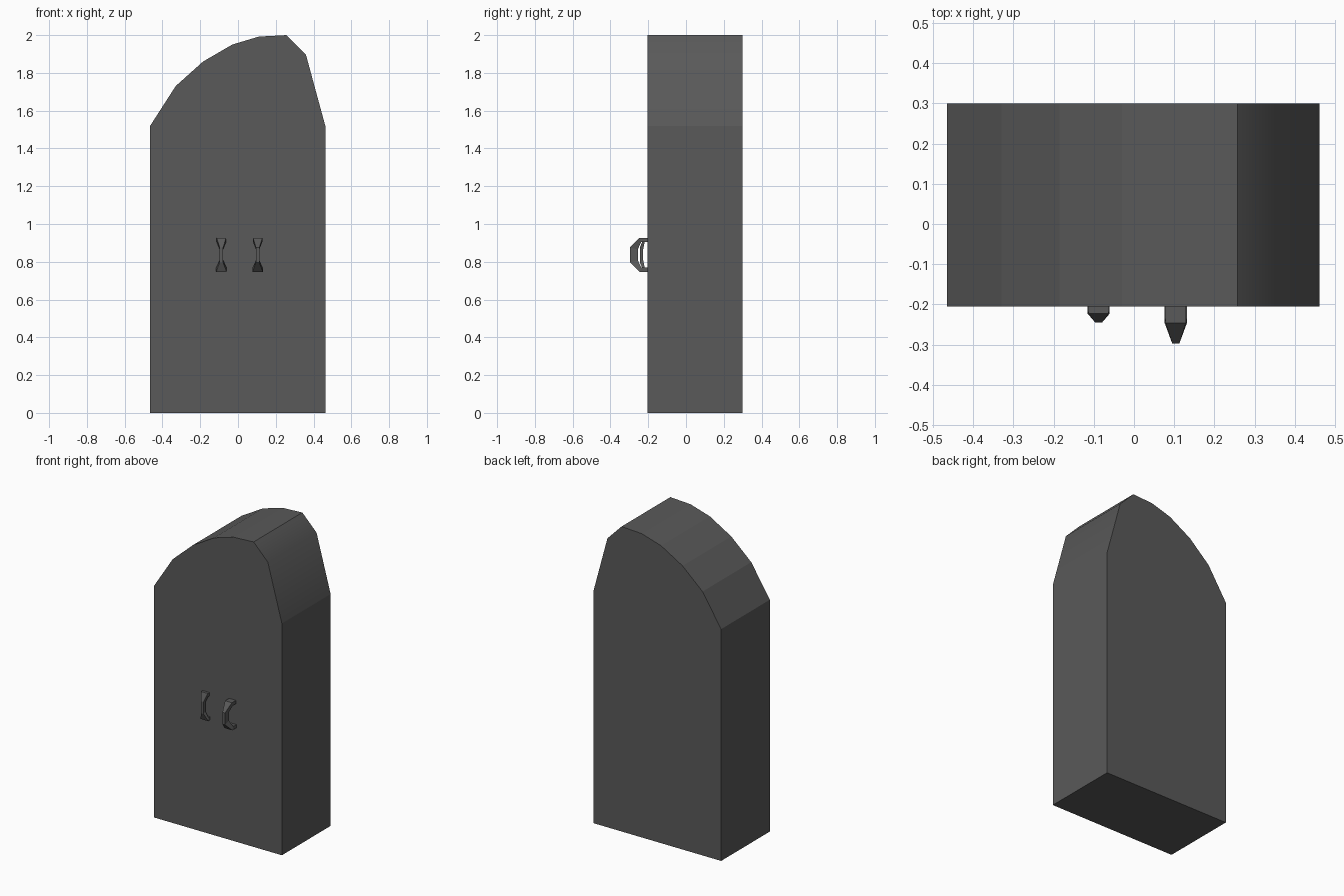
import bpy

if "Cube" in bpy.data.objects:
    bpy.data.objects.remove(bpy.data.objects["Cube"])

# Single flat dark grey
grey = bpy.data.materials.new("dark_grey")
grey.diffuse_color = (0.1, 0.1, 0.1, 1)
grey.use_nodes = True
grey.node_tree.nodes["Principled BSDF"].inputs["Base Color"].default_value = grey.diffuse_color


def make(name, verts, faces):
    mesh = bpy.data.meshes.new(name)
    mesh.from_pydata(verts, [], faces)
    mesh.materials.append(grey)
    mesh.validate()
    obj = bpy.data.objects.new(name, mesh)
    bpy.context.collection.objects.link(obj)
    return obj


# Cabinet body: lopsided arched profile extruded front to back
FRONT, BACK = -0.205, 0.30
profile = [(-0.465, 0), (0.462, 0), (0.462, 1.52), (0.36, 1.895), (0.257, 2.0),
           (0.11, 1.992), (-0.03, 1.95), (-0.185, 1.86), (-0.33, 1.73), (-0.465, 1.52)]
n = len(profile)
verts = [(x, FRONT, z) for x, z in profile] + [(x, BACK, z) for x, z in profile]
faces = [tuple(range(n)), tuple(reversed(range(n, 2 * n)))]
for i in range(n):
    j = (i + 1) % n
    faces.append((j, i, i + n, j + n))
body = make("cabinet_body", verts, faces)
# Only the steep right shoulder is softly shaded
for p in body.data.polygons:
    p.use_smooth = 0.6 < p.normal.x < 0.99


# Pull handle: four-sided section swept along a C-shaped path, waisted in the middle
# station: outer depth, outer z, inner depth, inner z, half width
STATIONS = [(-0.01, 0.927, -0.01, 0.905, 0.025),
            (0.042, 0.927, 0.032, 0.905, 0.025),
            (0.092, 0.875, 0.05, 0.866, 0.009),
            (0.092, 0.797, 0.05, 0.808, 0.009),
            (0.042, 0.747, 0.032, 0.769, 0.0275),
            (-0.01, 0.747, -0.01, 0.769, 0.0275)]


def handle(name, cx, depth_scale):
    verts, faces = [], []
    for od, oz, idp, iz, w in STATIONS:
        yo, yi = FRONT - od * depth_scale, FRONT - idp * depth_scale
        verts += [(cx - w, yo, oz), (cx + w, yo, oz), (cx + w, yi, iz), (cx - w, yi, iz)]
    for s in range(len(STATIONS) - 1):
        for k in range(4):
            a, b = s * 4 + k, s * 4 + (k + 1) % 4
            faces.append((b, a, a + 4, b + 4))
    last = len(verts) - 4
    faces += [(0, 1, 2, 3), (last + 3, last + 2, last + 1, last)]
    return make(name, verts, faces)


handle("left_handle", -0.088, 0.43)
handle("right_handle", 0.104, 1.0)
